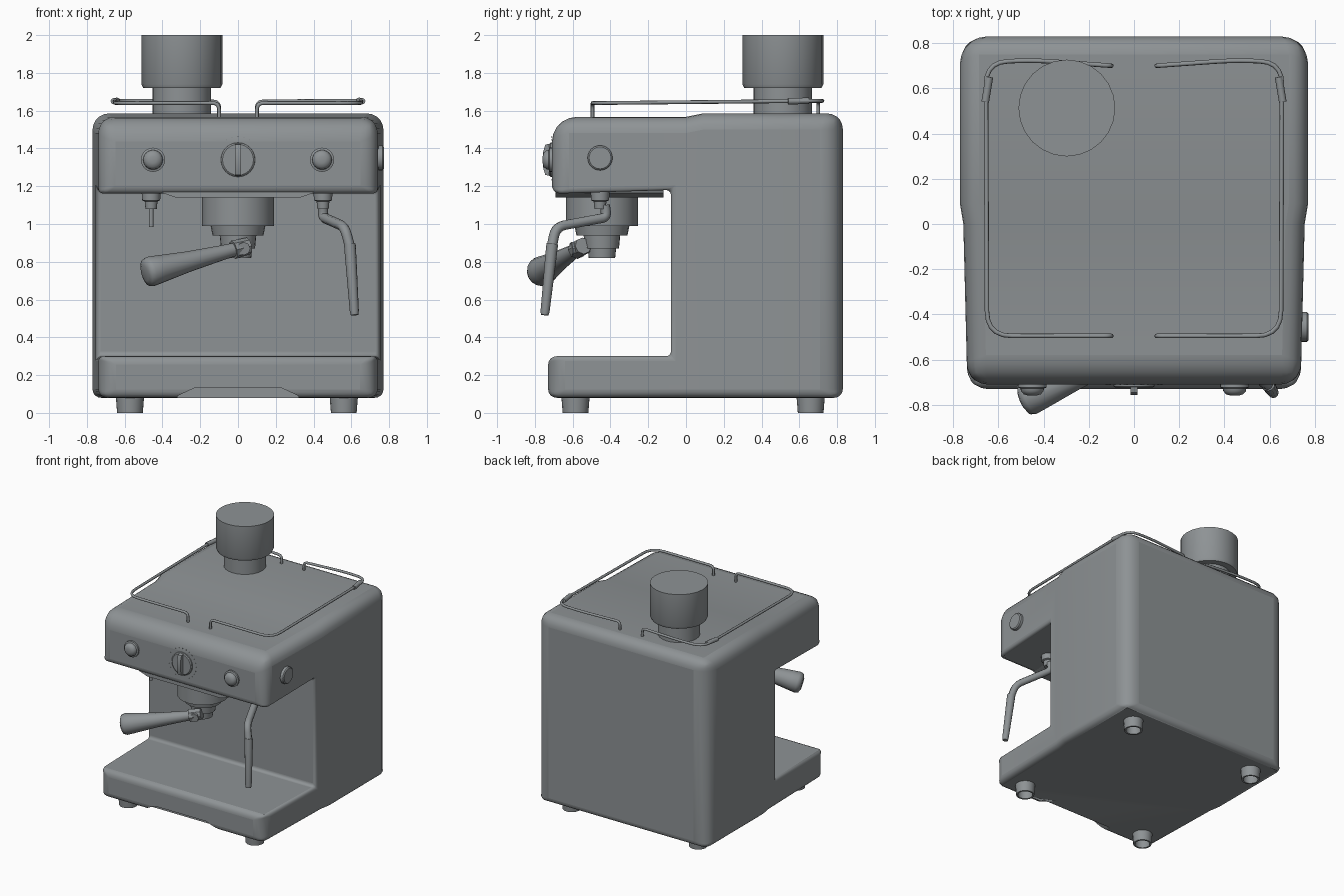
import bpy, bmesh, math
from mathutils import Vector

if "Cube" in bpy.data.objects:
    bpy.data.objects.remove(bpy.data.objects["Cube"])

steel = bpy.data.materials.new("steel grey")
steel.diffuse_color = (0.27, 0.29, 0.30, 1)
steel.use_nodes = True
steel.node_tree.nodes["Principled BSDF"].inputs["Base Color"].default_value = steel.diffuse_color


def finish(name, bm, angle=35):
    bmesh.ops.recalc_face_normals(bm, faces=bm.faces)
    me = bpy.data.meshes.new(name)
    bm.to_mesh(me)
    bm.free()
    ob = bpy.data.objects.new(name, me)
    bpy.context.collection.objects.link(ob)
    me.materials.append(steel)
    bpy.ops.object.select_all(action='DESELECT')
    ob.select_set(True)
    bpy.context.view_layer.objects.active = ob
    bpy.ops.object.shade_smooth_by_angle(angle=math.radians(angle))
    return ob


def lathe(name, profile, start, axis, sides=24, angle=35):
    """Revolve (radius, distance) pairs about an axis from a start point."""
    bm = bmesh.new()
    q = Vector(axis).to_track_quat('Z', 'Y')
    rings = [[bm.verts.new(Vector(start) + q @ Vector(
        (r * math.cos(math.tau * i / sides), r * math.sin(math.tau * i / sides), d)))
        for i in range(sides)] for r, d in profile]
    for a, b in zip(rings, rings[1:]):
        for i in range(sides):
            j = (i + 1) % sides
            bm.faces.new((a[i], a[j], b[j], b[i]))
    bm.faces.new(rings[0])
    bm.faces.new(rings[-1])
    return finish(name, bm, angle)


def prism(name, pts, axis, lo, hi):
    """Extrude a 2D outline along x or y."""
    bm = bmesh.new()
    put = (lambda p, t: (t, p[0], p[1])) if axis == 'x' else (lambda p, t: (p[0], t, p[1]))
    a = [bm.verts.new(put(p, lo)) for p in pts]
    b = [bm.verts.new(put(p, hi)) for p in pts]
    bm.faces.new(a)
    bm.faces.new(b)
    for i in range(len(pts)):
        j = (i + 1) % len(pts)
        bm.faces.new((a[i], a[j], b[j], b[i]))
    return bm


def tube(name, pts, radius, fillet, steps=5):
    """Round wire through points with filleted corners."""
    pts = [Vector(p) for p in pts]
    path = [pts[0]]
    for p, c, n in zip(pts, pts[1:], pts[2:]):
        f = min(fillet, (p - c).length * 0.48, (n - c).length * 0.48)
        a, b = c + (p - c).normalized() * f, c + (n - c).normalized() * f
        for i in range(steps + 1):
            t = i / steps
            path.append(a * (1 - t) ** 2 + c * 2 * t * (1 - t) + b * t * t)
    path.append(pts[-1])
    cu = bpy.data.curves.new(name, 'CURVE')
    cu.dimensions = '3D'
    cu.bevel_depth = radius
    cu.bevel_resolution = 2
    cu.use_fill_caps = True
    sp = cu.splines.new('POLY')
    sp.points.add(len(path) - 1)
    for q, p in zip(sp.points, path):
        q.co = (*p, 1)
    cu.materials.append(steel)
    ob = bpy.data.objects.new(name, cu)
    bpy.context.collection.objects.link(ob)


# Body: C-shaped side outline, wider at the back, rounded by weighted bevels
outline = [(-0.73, 0.08), (0.83, 0.08), (0.83, 1.585), (-0.71, 1.585), (-0.71, 1.16),
           (-0.08, 1.18), (-0.08, 0.30), (-0.73, 0.30)]
bm = prism("body", outline, 'x', -0.77, 0.77)
for y in (0.0, 0.09):
    bmesh.ops.bisect_plane(bm, geom=bm.verts[:] + bm.edges[:] + bm.faces[:],
                           plane_co=(0, y, 0), plane_no=(0, 1, 0))
for v in bm.verts:
    if v.co.y < 0.05:
        v.co.x = math.copysign(0.755 + 0.025 * v.co.y, v.co.x)
        if v.co.z > 1.5:
            v.co.z = 1.567


def rounding(e):
    m = (e.verts[0].co + e.verts[1].co) / 2
    d = e.verts[1].co - e.verts[0].co
    if e.calc_face_angle(0) < 0.4:
        return 0
    if abs(d.x) > 1:                       # edges running across
        if m.z > 1.5:
            return 0.13 if m.y < 0 else 0.08
        return 0.025 if abs(m.y + 0.08) < 0.01 else 0.045
    if abs(d.z) > abs(d.y):                # upright edges
        return 0.025 if abs(m.y + 0.08) < 0.01 else 0.12 if m.y > 0 else 0.09
    return 0.085 if m.z > 1.5 else 0.045 if m.z < 0.2 else 0.025


layer = bm.edges.layers.float.new("bevel_weight_edge")
bmesh.ops.recalc_face_normals(bm, faces=bm.faces)
for e in bm.edges:
    e[layer] = rounding(e) / 0.2
body = finish("body", bm, 30)
mod = body.modifiers.new("rounding", 'BEVEL')
mod.limit_method = 'WEIGHT'
mod.width = 0.2
mod.segments = 5
mod.use_clamp_overlap = False
# Finger notch under the front of the base
notch = finish("notch_cutter", prism("notch", [(-0.32, 0.0), (0.32, 0.0), (0.32, 0.09),
               (0.23, 0.132), (-0.23, 0.132), (-0.32, 0.09)], 'y', -0.9, -0.66))
notch.hide_render = True
notch.hide_viewport = True
cut = body.modifiers.new("notch", 'BOOLEAN')
cut.operation = 'DIFFERENCE'
cut.object = notch

# Shallow bulge under the head
finish("head_underside", prism("u", [(-0.41, 1.19), (0.41, 1.19), (0.40, 1.165), (0.33, 1.14),
       (-0.33, 1.14), (-0.40, 1.165)], 'y', -0.69, -0.12))

# Bean hopper
lathe("hopper", [(0.155, 0), (0.155, 0.15), (0.205, 0.15), (0.214, 0.17), (0.214, 0.43)],
      (-0.297, 0.513, 1.57), (0, 0, 1))

# Brew group and filter basket
lathe("brew_group", [(0.19, 0), (0.19, 0.16), (0.145, 0.16), (0.135, 0.21), (0.097, 0.21),
      (0.09, 0.28), (0.075, 0.28), (0.07, 0.33)], (0, -0.445, 1.15), (0, 0, -1))
# Filter handle
a, b = Vector((0.02, -0.56, 0.875)), Vector((-0.495, -0.78, 0.74))
ax = (b - a).normalized()
L = (b - a).length
lathe("handle_neck", [(0.035, 0), (0.035, 0.16)], (0.0, -0.45, 0.885), (0.2, -1, -0.1), 8)
lathe("handle_collar", [(0.045, 0), (0.05, 0.09)], a - ax * 0.04, ax, 8)
lathe("filter_handle", [(0.033, 0), (0.04, 0.12), (0.055, L * 0.55), (0.075, L * 0.85),
      (0.08, L * 0.94), (0.072, L * 0.98), (0.045, L)], a, ax, 16, 50)

# Front knobs and centre dial
for name, x in (("left_button", -0.45), ("right_button", 0.445)):
    lathe(name, [(0.064, 0), (0.064, 0.018), (0.052, 0.022), (0.05, 0.034), (0.038, 0.048),
          (0.018, 0.054)], (x, -0.705, 1.34), (0, -1, 0))
lathe("dial", [(0.092, 0), (0.09, 0.018), (0.082, 0.024)], (0, -0.7, 1.34), (0, -1, 0))
finish("dial_grip", prism("g", [(-0.7, 1.25), (-0.745, 1.26), (-0.757, 1.30), (-0.757, 1.38),
       (-0.745, 1.42), (-0.7, 1.43)], 'x', -0.016, 0.016))
for i in range(21):
    t = math.radians(-60 + i * 15)
    lathe("dial_mark", [(0.004, 0), (0.004, 0.004)],
          (0.122 * math.cos(t), -0.709, 1.34 + 0.122 * math.sin(t)), (0, -1, 0), 6)
lathe("side_knob", [(0.066, 0), (0.066, 0.04), (0.058, 0.047)], (0.725, -0.455, 1.35), (1, 0, 0))

# Hot water outlet
cap = [(0.05, 0), (0.048, 0.045), (0.034, 0.05), (0.03, 0.09)]
lathe("water_outlet", cap + [(0.012, 0.09), (0.012, 0.185)], (-0.46, -0.455, 1.17), (0, 0, -1), 16)
# Steam wand
lathe("steam_joint", cap, (0.45, -0.455, 1.17), (0, 0, -1), 16)
tube("steam_pipe", [(0.45, -0.43, 1.10), (0.45, -0.42, 1.035), (0.565, -0.69, 0.985),
     (0.592, -0.71, 0.88)], 0.027, 0.07)
lathe("steam_wand", [(0.031, 0), (0.03, 0.08), (0.024, 0.36), (0.02, 0.38)],
      (0.592, -0.708, 0.895), (0.025, -0.04, -0.375), 12)

# Cup rails, mirrored
for side, s in (("left", -1), ("right", 1)):
    tube(side + "_cup_rail", [(s * 0.10, -0.495, 1.565), (s * 0.10, -0.495, 1.64),
         (s * 0.65, -0.495, 1.64), (s * 0.655, 0.715, 1.652), (s * 0.45, 0.725, 1.652),
         (s * 0.10, 0.70, 1.648), (s * 0.10, 0.70, 1.58)], 0.010, 0.11)
    tube(side + "_rail_sleeve", [(s * 0.658, 0.54, 1.65), (s * 0.640, 0.65, 1.652)], 0.017, 0)

# Hollow feet
for y in (-0.585, 0.66):
    for x in (-0.572, 0.56):
        lathe("foot", [(0.076, 0), (0.068, 0.10), (0.055, 0.10), (0.055, 0.03)],
              (x, y, 0.10), (0, 0, -1), 16)
